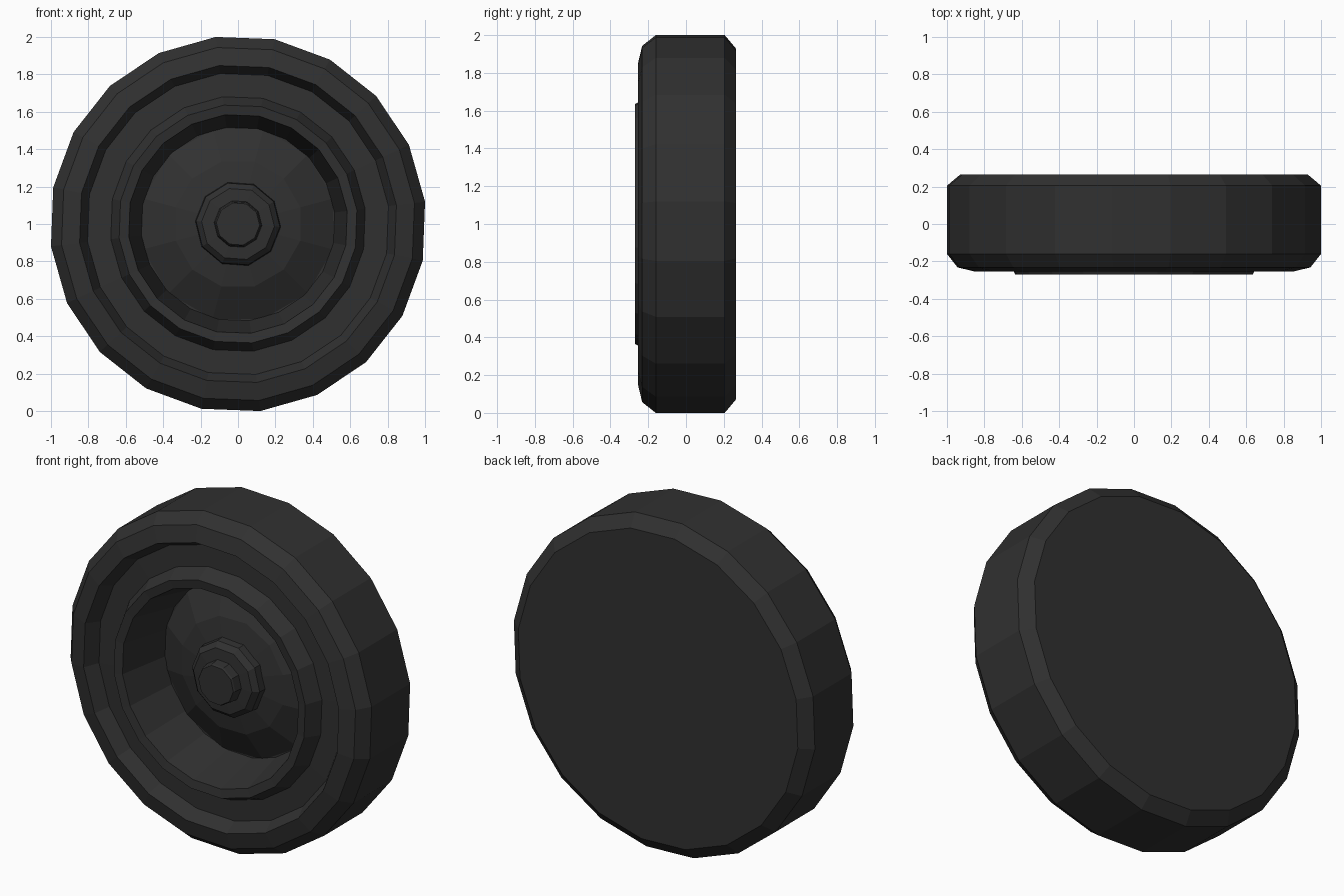
import bpy, bmesh, math

if "Cube" in bpy.data.objects:
    bpy.data.objects.remove(bpy.data.objects["Cube"])

mat = bpy.data.materials.new("dark_rubber")
mat.diffuse_color = (0.03, 0.03, 0.03, 1)
mat.use_nodes = True
mat.node_tree.nodes["Principled BSDF"].inputs["Base Color"].default_value = mat.diffuse_color


def lathe(name, profile, sides, offset, cap_start=False, cap_end=True):
    """Turn (radius, y) points about the wheel axle, from back to front."""
    bm = bmesh.new()
    rings = []
    for r, y in profile:
        ring = []
        for i in range(sides):
            a = math.radians(offset) + 2 * math.pi * i / sides
            ring.append(bm.verts.new((r * math.cos(a), y, 1 + r * math.sin(a))))
        rings.append(ring)
    for lo, hi in zip(rings, rings[1:]):
        for i in range(sides):
            j = (i + 1) % sides
            bm.faces.new((lo[i], lo[j], hi[j], hi[i]))
    if cap_start:
        bm.faces.new(rings[0][::-1])
    if cap_end:
        bm.faces.new(rings[-1])
    me = bpy.data.meshes.new(name)
    bm.to_mesh(me)
    bm.free()
    me.materials.append(mat)
    ob = bpy.data.objects.new(name, me)
    bpy.context.collection.objects.link(ob)
    return ob


# tyre with bevelled shoulders, groove, raised rim and dish wall
lathe("tyre_and_rim", [
    (0.935, 0.265), (1.007, 0.205), (1.007, -0.16), (0.95, -0.232),
    (0.853, -0.255), (0.81, -0.17), (0.685, -0.175), (0.64, -0.27),
    (0.588, -0.262), (0.52, 0.045)], 20, 6.8, cap_start=True, cap_end=True)

# shallow dome at the bottom of the dish
lathe("dish_dome", [(0.525, 0.044), (0.345, -0.05), (0.2, -0.075)], 12, 15)

# stepped hub with a protruding axle cap
lathe("hub", [(0.23, -0.06), (0.225, -0.115), (0.195, -0.145),
              (0.128, -0.15), (0.122, -0.20), (0.116, -0.21)], 10, -4)
